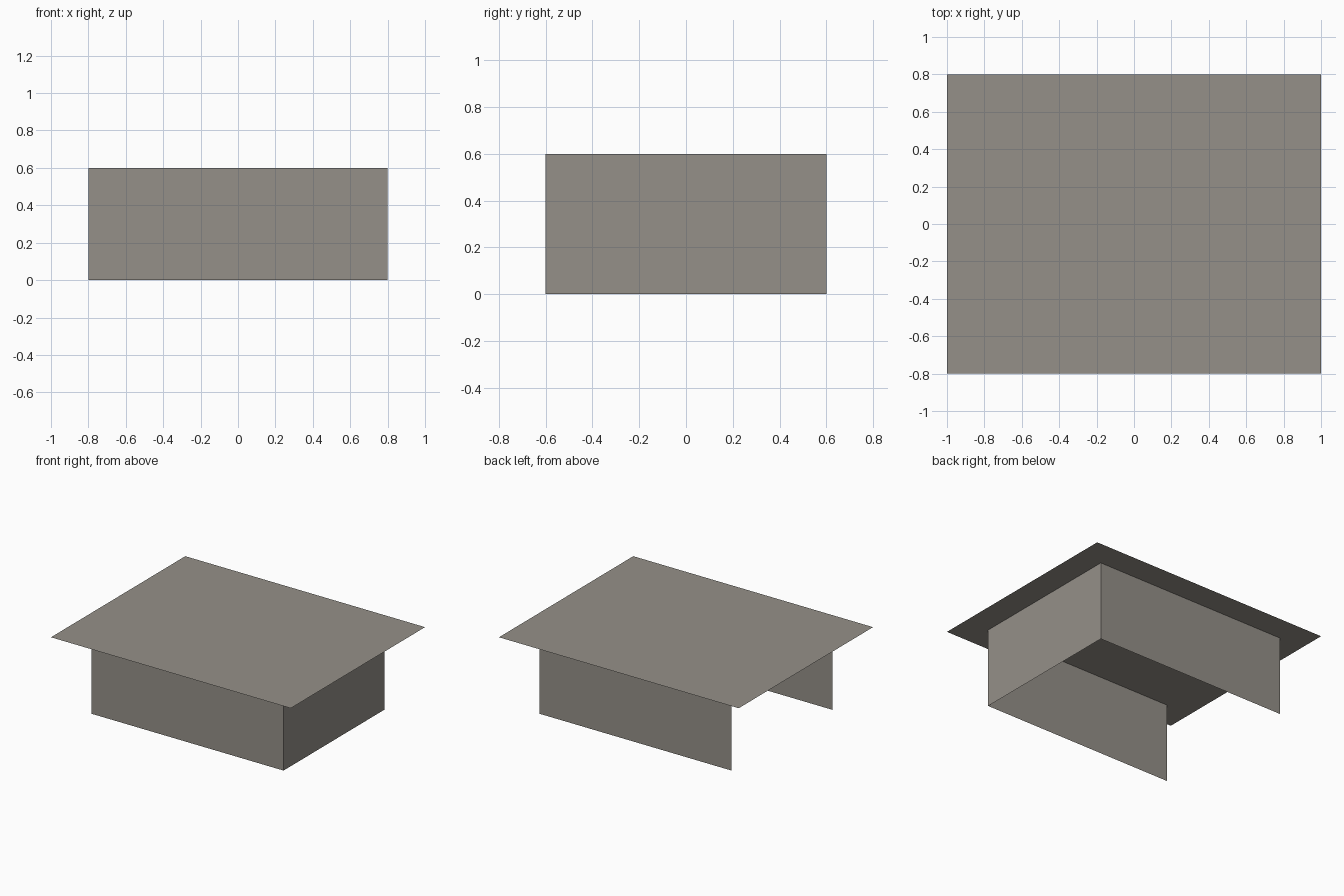
import bpy

if "Cube" in bpy.data.objects:
    bpy.data.objects.remove(bpy.data.objects["Cube"])

# One warm grey for the whole model
grey = bpy.data.materials.new("warm grey")
grey.diffuse_color = (0.30, 0.28, 0.25, 1)
grey.use_nodes = True
grey.node_tree.nodes["Principled BSDF"].inputs["Base Color"].default_value = grey.diffuse_color

TOP_X, TOP_Y = 1.0, 0.8      # half sizes of the top sheet
BASE_X, BASE_Y = 0.8, 0.6    # half sizes of the base
HEIGHT = 0.6


def sheet(name, corners):
    """A single flat, zero-thickness panel."""
    mesh = bpy.data.meshes.new(name)
    mesh.from_pydata(corners, [], [range(len(corners))])
    mesh.materials.append(grey)
    obj = bpy.data.objects.new(name, mesh)
    bpy.context.collection.objects.link(obj)
    return obj


def wall(name, start, end):
    """Upright panel between two floor points."""
    return sheet(name, [(*start, 0), (*end, 0), (*end, HEIGHT), (*start, HEIGHT)])


# Overhanging top
sheet("top_panel", [(-TOP_X, -TOP_Y, HEIGHT), (TOP_X, -TOP_Y, HEIGHT),
                    (TOP_X, TOP_Y, HEIGHT), (-TOP_X, TOP_Y, HEIGHT)])

# Three walls, left side open
wall("front_wall", (-BASE_X, -BASE_Y), (BASE_X, -BASE_Y))
wall("right_wall", (BASE_X, -BASE_Y), (BASE_X, BASE_Y))
wall("back_wall", (BASE_X, BASE_Y), (-BASE_X, BASE_Y))
